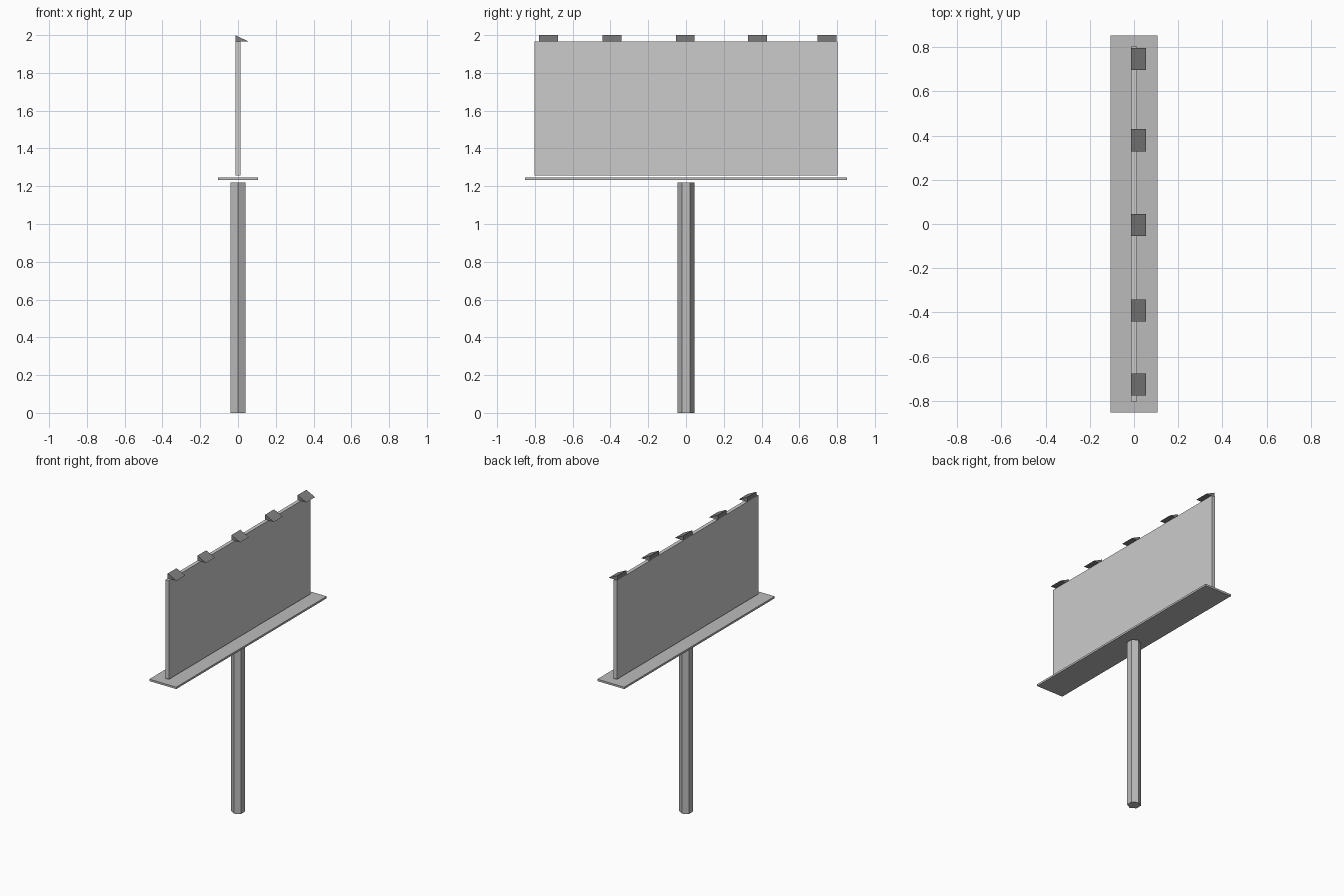
import bpy, bmesh, math

if "Cube" in bpy.data.objects:
    bpy.data.objects.remove(bpy.data.objects["Cube"])


def grey(name, v):
    m = bpy.data.materials.new(name)
    m.diffuse_color = (v, v, v, 1)
    m.use_nodes = True
    m.node_tree.nodes["Principled BSDF"].inputs["Base Color"].default_value = m.diffuse_color
    return m


def add_object(name, bm, mat=None):
    bmesh.ops.recalc_face_normals(bm, faces=bm.faces)
    me = bpy.data.meshes.new(name)
    bm.to_mesh(me)
    bm.free()
    ob = bpy.data.objects.new(name, me)
    bpy.context.collection.objects.link(ob)
    if mat:
        me.materials.append(mat)
    return ob


def extrude_profile(name, points, depth, mat=None):
    """Close a flat profile and sweep it along the depth vector."""
    bm = bmesh.new()
    face = bm.faces.new([bm.verts.new(p) for p in points])
    swept = bmesh.ops.extrude_face_region(bm, geom=[face])["geom"]
    verts = [g for g in swept if isinstance(g, bmesh.types.BMVert)]
    bmesh.ops.translate(bm, verts=verts, vec=depth)
    return add_object(name, bm, mat)


def slab(name, hx, hy, z0, z1, mat=None):
    rect = [(-hx, -hy, z0), (hx, -hy, z0), (hx, hy, z0), (-hx, hy, z0)]
    return extrude_profile(name, rect, (0, 0, z1 - z0), mat)


steel = grey("steel", 0.5)
dark = grey("dark_grey", 0.22)

# Hexagonal pole, corners pointing along y
R = 0.045
hexagon = [(R * math.sin(i * math.pi / 3), R * math.cos(i * math.pi / 3), 0)
           for i in range(6)]
extrude_profile("pole", hexagon, (0, 0, 1.22), steel)

# Walkway under the sign, and the sign panel just above it
slab("walkway", 0.107, 0.853, 1.232, 1.246, steel)
slab("sign_panel", 0.013, 0.803, 1.257, 1.966, grey("panel_grey", 0.8))

# Wedge lamps along the top edge, overhanging the +x face
W = 0.1
for n, y in enumerate((-0.727, -0.391, -0.004, 0.379, 0.746), 1):
    y0 = y - W / 2
    wedge = [(-0.014, y0, 1.966), (0.055, y0, 1.966), (-0.014, y0, 2.0)]
    extrude_profile(f"lamp_{n}", wedge, (0, W, 0), dark)
